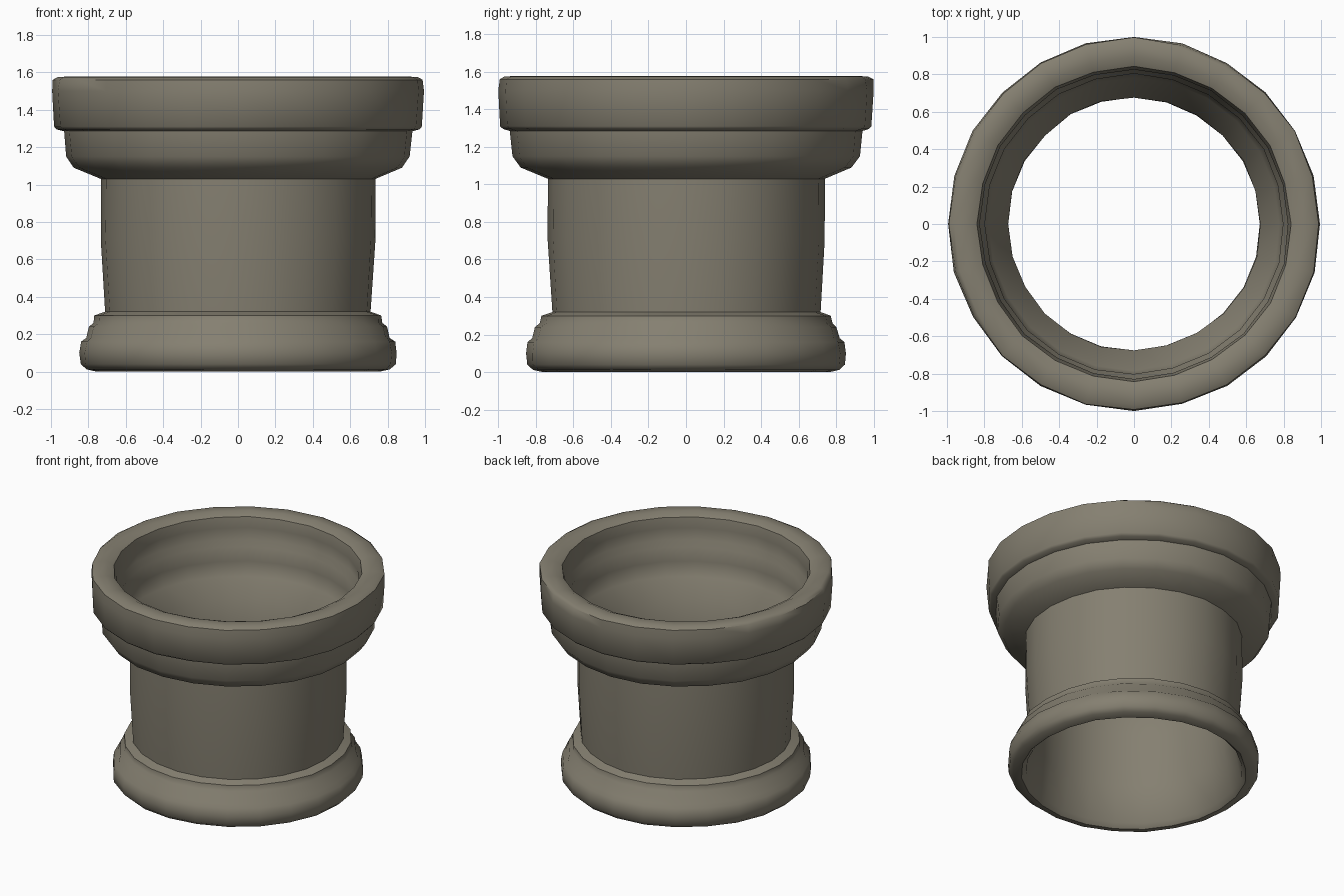
import bpy, bmesh, math, random

cube = bpy.data.objects.get("Cube")
if cube:
    bpy.data.objects.remove(cube, do_unlink=True)

random.seed(4)
SIDES = 24

stone = bpy.data.materials.new("warm_grey_stone")
stone.use_nodes = True
colour = (0.235, 0.215, 0.165, 1)
stone.diffuse_color = colour
stone.node_tree.nodes["Principled BSDF"].inputs["Base Color"].default_value = colour

# Closed wall section as (radius, height), outside then inside
rim = [(0.84, 1.555), (0.89, 1.578), (0.965, 1.575), (0.992, 1.56),
       (0.998, 1.5), (0.985, 1.31), (0.97, 1.295)]
collar = [(0.935, 1.285), (0.922, 1.15), (0.88, 1.09), (0.735, 1.03)]
shaft = [(0.735, 0.7), (0.712, 0.32)]
base = [(0.77, 0.3), (0.775, 0.26), (0.8, 0.24), (0.815, 0.18), (0.84, 0.16),
        (0.85, 0.1), (0.845, 0.04), (0.815, 0.012), (0.76, 0.0)]
inside = [(0.73, 0.03), (0.68, 0.3), (0.675, 0.65), (0.675, 1.02), (0.78, 1.14),
          (0.81, 1.24), (0.8, 1.35), (0.835, 1.39), (0.825, 1.48)]


def lathe(name, section):
    """Spin a closed section around z with slightly worn edges."""
    bm = bmesh.new()
    wear = [random.uniform(-0.004, 0.004) for _ in range(SIDES)]
    rings = []
    for r, z in section:
        ring = []
        for i in range(SIDES):
            a = math.tau * i / SIDES
            rr = min(r + wear[i] + random.uniform(-0.003, 0.003), 1.0)
            ring.append(bm.verts.new((rr * math.cos(a), rr * math.sin(a), z)))
        rings.append(ring)
    for k, upper in enumerate(rings):
        lower = rings[(k + 1) % len(rings)]
        for i in range(SIDES):
            j = (i + 1) % SIDES
            bm.faces.new((upper[i], lower[i], lower[j], upper[j]))
    bmesh.ops.recalc_face_normals(bm, faces=bm.faces)
    mesh = bpy.data.meshes.new(name)
    bm.to_mesh(mesh)
    bm.free()
    mesh.materials.append(stone)
    obj = bpy.data.objects.new(name, mesh)
    bpy.context.collection.objects.link(obj)
    return obj


# Hollow column with flared rim and moulded foot
column = lathe("hollow_column", rim + collar + shaft + base + inside)
bpy.ops.object.select_all(action="DESELECT")
column.select_set(True)
bpy.context.view_layer.objects.active = column
bpy.ops.object.shade_smooth_by_angle(angle=math.radians(50))
